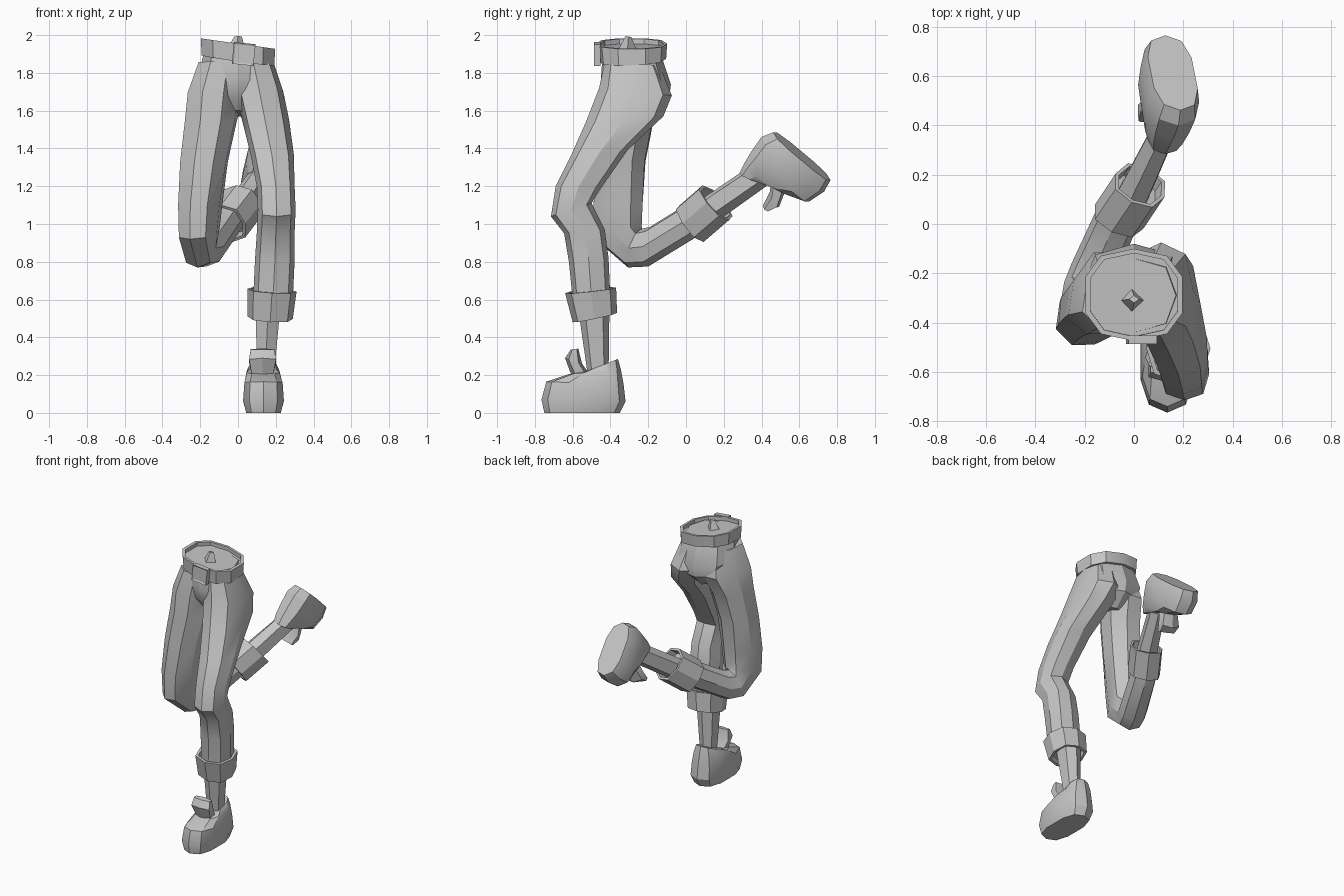
import bpy, bmesh, math
from mathutils import Vector, Matrix

cube = bpy.data.objects.get("Cube")
if cube:
    bpy.data.objects.remove(cube, do_unlink=True)

grey = bpy.data.materials.new("plain_grey")
grey.use_nodes = True
grey.diffuse_color = (0.56, 0.56, 0.56, 1)
grey.node_tree.nodes["Principled BSDF"].inputs["Base Color"].default_value = (0.56, 0.56, 0.56, 1)


def finish(name, bm, matrix=None, angle=28):
    bmesh.ops.recalc_face_normals(bm, faces=bm.faces[:])
    mesh = bpy.data.meshes.new(name)
    bm.to_mesh(mesh)
    bm.free()
    if matrix:
        mesh.transform(matrix)
    mesh.materials.append(grey)
    obj = bpy.data.objects.new(name, mesh)
    bpy.context.collection.objects.link(obj)
    bpy.ops.object.select_all(action="DESELECT")
    obj.select_set(True)
    bpy.context.view_layer.objects.active = obj
    bpy.ops.object.shade_smooth_by_angle(angle=math.radians(angle))
    return obj


def ring_points(ring, sides, yaw, power, tilt):
    """ring = centre x, half width, front y, front z, back y, back z"""
    x, w, yf, zf, yb, zb = ring
    turn = Matrix.Rotation(-math.radians(yaw), 3, "Z")
    centre = Vector((x, (yf + yb) / 2, (zf + zb) / 2))
    depth = turn @ Vector((0, (yb - yf) / 2, (zb - zf) / 2))
    width = turn @ Vector((w, 0, 0))
    points = []
    for i in range(sides):
        a = math.tau * i / sides
        c, s = (math.copysign(abs(v) ** power, v) for v in (math.cos(a), math.sin(a)))
        p = centre + width * s + depth * c
        p.z -= tilt * p.x
        points.append(p)
    return points


def loft(name, rings, sides=8, yaw=0, power=0.8, tilt=0, rim=None, matrix=None):
    loops = [ring_points(r, sides, yaw, power, tilt) for r in rings]
    if rim:
        # Hollow lips at both ends, with a recessed floor
        def lip(loop, other):
            mid = sum(loop, Vector()) / sides
            shift = (sum(other, Vector()) / sides - mid) * 0.3
            inner = [mid + (p - mid) * rim for p in loop]
            return [[p + shift for p in inner], inner]
        first = lip(loops[0], loops[-1])
        last = lip(loops[-1], loops[0])
        loops = first + loops + last[::-1]
    bm = bmesh.new()
    verts = [[bm.verts.new(p) for p in loop] for loop in loops]
    for a, b in zip(verts, verts[1:]):
        for i in range(sides):
            j = (i + 1) % sides
            bm.faces.new((a[i], a[j], b[j], b[i]))
    bm.faces.new(verts[0])
    bm.faces.new(verts[-1])
    return finish(name, bm, matrix)


# Pelvis and belt
loft("pelvis", [(0, .17, -.44, 1.93, -.14, 1.93), (0, .19, -.445, 1.85, -.12, 1.86),
                (0, .21, -.45, 1.77, -.08, 1.74), (0, .17, -.43, 1.68, -.09, 1.66),
                (0, .06, -.37, 1.6, -.18, 1.57)], tilt=.08)
loft("belt", [(0, .2, -.465, 1.86, -.105, 1.875), (0, .205, -.475, 1.955, -.1, 1.955)],
     sides=10, tilt=.14, rim=.9)

# Small fold standing up inside the waist
loft("waist_fold", [(-.01, .05, -.36, 1.92, -.26, 1.92), (0, .02, -.32, 1.995, -.29, 1.99)], sides=4)

# Buckle with inset centre
bm = bmesh.new()
bmesh.ops.create_cube(bm, size=1, matrix=Matrix.Translation((.03, -.47, 1.9))
                      @ Matrix.Rotation(.1, 4, "Y") @ Matrix.Diagonal((.115, .035, .115, 1)))
bm.normal_update()
front = [f for f in bm.faces if f.normal.y < -.9]
bmesh.ops.inset_region(bm, faces=front, thickness=.014, depth=-.006)
finish("buckle", bm)

# Standing leg
loft("left_trouser_leg", [
    (.08, .11, -.43, 1.86, -.14, 1.84), (.11, .13, -.46, 1.72, -.075, 1.68),
    (.145, .125, -.53, 1.54, -.12, 1.57), (.18, .115, -.61, 1.36, -.31, 1.39),
    (.2, .1, -.69, 1.2, -.45, 1.19), (.205, .1, -.715, 1.04, -.5, 1.11),
    (.2, .1, -.645, .95, -.43, .97), (.195, .105, -.62, .8, -.41, .82),
    (.185, .105, -.6, .6, -.4, .6)])
loft("left_cuff", [(.18, .13, -.64, .645, -.37, .675), (.17, .12, -.6, .49, -.365, .54)], rim=.86, tilt=.06)
loft("left_ankle", [(.16, .075, -.575, .58, -.405, .58), (.145, .05, -.52, .2, -.41, .2)], sides=6)

# Raised leg, bent at the knee
loft("right_trouser_leg", [
    (-.09, .11, -.43, 1.86, -.14, 1.84), (-.12, .135, -.46, 1.7, -.1, 1.67),
    (-.145, .135, -.46, 1.55, -.17, 1.53), (-.18, .125, -.48, 1.33, -.21, 1.33),
    (-.2, .11, -.5, 1.1, -.22, 1.1), (-.205, .1, -.49, .92, -.225, .99),
    (-.2, .09, -.31, .77, -.23, .975), (-.165, .095, -.2, .775, -.19, .985),
    (-.08, .09, .04, .92, -.04, 1.08), (-.05, .09, .11, .97, .02, 1.12)], yaw=22)
loft("right_cuff", [(-.06, .11, .1, .905, -.04, 1.1), (.025, .11, .235, 1.02, .08, 1.205)],
     yaw=26, rim=.86)
loft("right_ankle", [(-.01, .07, .15, 1.0, .06, 1.12), (.125, .055, .43, 1.2, .34, 1.31)],
     sides=6, yaw=26)

# Shoes: one shape, used flat on the ground and kicked up behind
heel = Vector((.135, -.335, 0))
toe_dir = Vector((-.06, .3, -.25)).normalized()
up = Vector((-.2, -.62, -.73))
up = (up - toe_dir * up.dot(toe_dir)).normalized()
side = (-toe_dir).cross(up)
kick = Matrix((side, -toe_dir, up)).transposed().to_4x4()
kick = Matrix.Translation((.19, .45, 1.495)) @ kick @ Matrix.Translation(-heel)

for name, matrix in (("left", None), ("right", kick)):
    loft(name + "_shoe", [
        (.135, .095, -.75, 0, -.35, 0), (.135, .112, -.765, .07, -.32, .06),
        (.135, .105, -.74, .165, -.33, .15), (.133, .09, -.62, .205, -.345, .23),
        (.133, .07, -.54, .215, -.36, .285)], sides=10, power=.75, matrix=matrix)
    loft(name + "_shoe_tongue", [
        (.13, .06, -.6, .18, -.5, .19), (.13, .08, -.64, .29, -.55, .26),
        (.13, .07, -.61, .335, -.57, .34)], sides=6, matrix=matrix)
